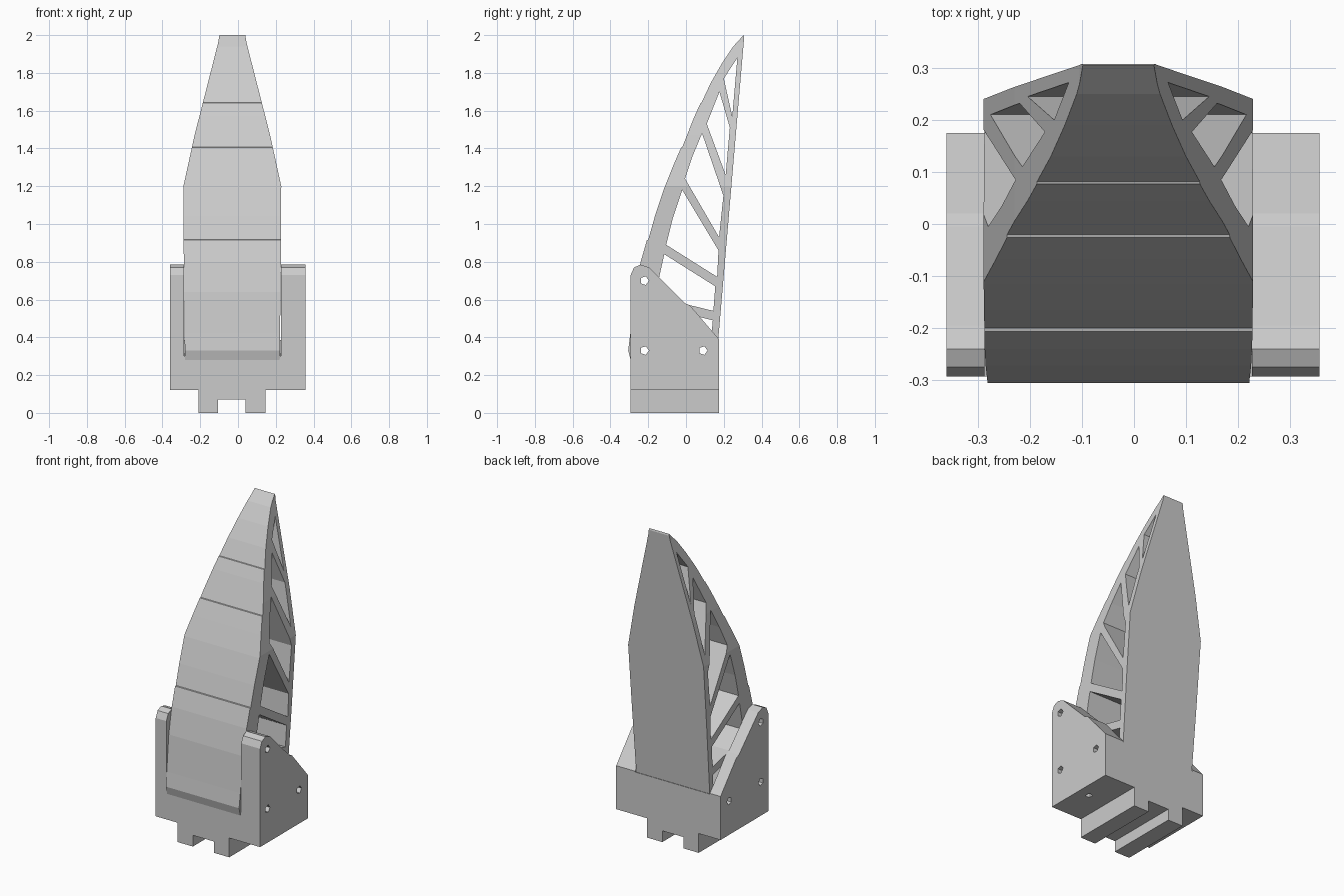
import bpy, bmesh, math
from mathutils import Vector

if "Cube" in bpy.data.objects:
    bpy.data.objects.remove(bpy.data.objects["Cube"])


def prism_into(bm, pts, axis, lo, hi):
    """Extrude a 2D outline along x (pts are y,z), y (pts are x,z) or z (pts are x,y)."""
    def place(p, t):
        return {'x': (t, p[0], p[1]), 'y': (p[0], t, p[1]), 'z': (p[0], p[1], t)}[axis]
    a = [bm.verts.new(place(p, lo)) for p in pts]
    b = [bm.verts.new(place(p, hi)) for p in pts]
    n = len(pts)
    faces = [bm.faces.new(a), bm.faces.new(b[::-1])]
    for i in range(n):
        faces.append(bm.faces.new((a[i], b[i], b[(i + 1) % n], a[(i + 1) % n])))
    bmesh.ops.recalc_face_normals(bm, faces=faces)


def prisms(name, outlines, axis, lo, hi):
    bm = bmesh.new()
    for pts in outlines:
        prism_into(bm, pts, axis, lo, hi)
    me = bpy.data.meshes.new(name)
    bm.to_mesh(me)
    bm.free()
    ob = bpy.data.objects.new(name, me)
    bpy.context.collection.objects.link(ob)
    return ob


def boolean(ob, cutter, op):
    mod = ob.modifiers.new(op, 'BOOLEAN')
    mod.operation, mod.object, mod.solver = op, cutter, 'EXACT'
    bpy.context.view_layer.objects.active = ob
    bpy.ops.object.modifier_apply(modifier=mod.name)


def ring(cx, cy, r, n=5):
    return [(cx + r * math.cos(math.tau * i / n), cy + r * math.sin(math.tau * i / n))
            for i in range(n)]


CX = -0.03                      # centre line of the fin
FRONT, BACK = -0.293, 0.175     # depth of the bracket

# Fin: curved side profile with small panel ledges on the front skin
side = [(-0.293, 0.28), (-0.306, 0.33), (-0.295, 0.42), (-0.272, 0.64), (-0.24, 0.80),
        (-0.207, 0.915), (-0.200, 0.917), (-0.165, 1.04), (-0.115, 1.19), (-0.067, 1.31),
        (-0.026, 1.405), (-0.020, 1.407), (0.045, 1.57), (0.077, 1.64), (0.082, 1.642),
        (0.13, 1.745), (0.19, 1.85), (0.25, 1.94), (0.305, 2.0), (0.308, 1.99),
        (0.17, 0.38), (0.165, 0.28)]
fin = prisms("fin", [side], 'x', CX - 0.3, CX + 0.3)

# Tapered front outline trims the fin to shape
half = [(0.25, 0.2), (0.257, 0.8), (0.259, 1.2), (0.20, 1.47), (0.075, 1.96), (0.06, 2.05)]
outline = [(CX + x, z) for x, z in half] + [(CX - x, z) for x, z in reversed(half)]
trim = prisms("fin_outline_cutter", [outline], 'y', -0.6, 0.6)
boolean(fin, trim, 'INTERSECT')

# Windows between the ribs, open from side to side
windows = [
    [(0.272, 1.88), (0.200, 1.77), (0.245, 1.57)],
    [(0.177, 1.70), (0.232, 1.51), (0.210, 1.26), (0.110, 1.53)],
    [(0.085, 1.48), (0.035, 1.36), (-0.005, 1.24), (0.175, 0.93), (0.198, 1.15)],
    [(-0.02, 1.18), (-0.07, 1.03), (-0.105, 0.89), (0.165, 0.72), (0.172, 0.86)],
    [(-0.115, 0.84), (-0.155, 0.66), (-0.02, 0.58), (0.145, 0.54), (0.155, 0.67)],
    [(-0.17, 0.60), (-0.19, 0.36), (0.132, 0.385), (0.142, 0.49), (-0.02, 0.53)],
]
window_cutter = prisms("window_cutter", windows, 'x', -0.6, 0.6)
boolean(fin, window_cutter, 'DIFFERENCE')

# Bracket cheeks on either side of the fin
cheek = [(FRONT, 0.12), (FRONT, 0.73), (-0.275, 0.77), (-0.24, 0.785), (-0.195, 0.77),
         (-0.005, 0.58), (0.02, 0.57), (BACK, 0.39), (BACK, 0.12)]
left_cheek = prisms("left_cheek", [cheek], 'x', -0.36, -0.287)
right_cheek = prisms("right_cheek", [cheek], 'x', 0.227, 0.357)

# Bracket floor that carries the fin
floor_profile = [(FRONT, 0.12), (FRONT, 0.30), (BACK, 0.385), (BACK, 0.12)]
bracket_floor = prisms("bracket_floor", [floor_profile], 'x', -0.287, 0.227)

# Mounting rail with a channel underneath
rail = [(-0.21, 0), (-0.105, 0), (-0.105, 0.07), (0.04, 0.07), (0.04, 0), (0.145, 0),
        (0.145, 0.12), (-0.21, 0.12)]
prisms("mounting_rail", [rail], 'y', FRONT, BACK)

# Bolt holes through the cheeks, and blind holes from below
bolts = prisms("bolt_cutter", [ring(-0.22, 0.70, 0.024), ring(-0.22, 0.33, 0.024),
                               ring(0.09, 0.33, 0.024)], 'x', -0.6, 0.6)
for part in (left_cheek, right_cheek, bracket_floor, fin):
    boolean(part, bolts, 'DIFFERENCE')
blind = prisms("blind_hole_cutter", [ring(0.28, -0.06, 0.02), ring(-0.325, -0.06, 0.02)],
               'z', 0.05, 0.2)
for part in (left_cheek, right_cheek):
    boolean(part, blind, 'DIFFERENCE')

# Cutters are no longer needed
for cutter in (trim, window_cutter, bolts, blind):
    bpy.data.objects.remove(cutter, do_unlink=True)
